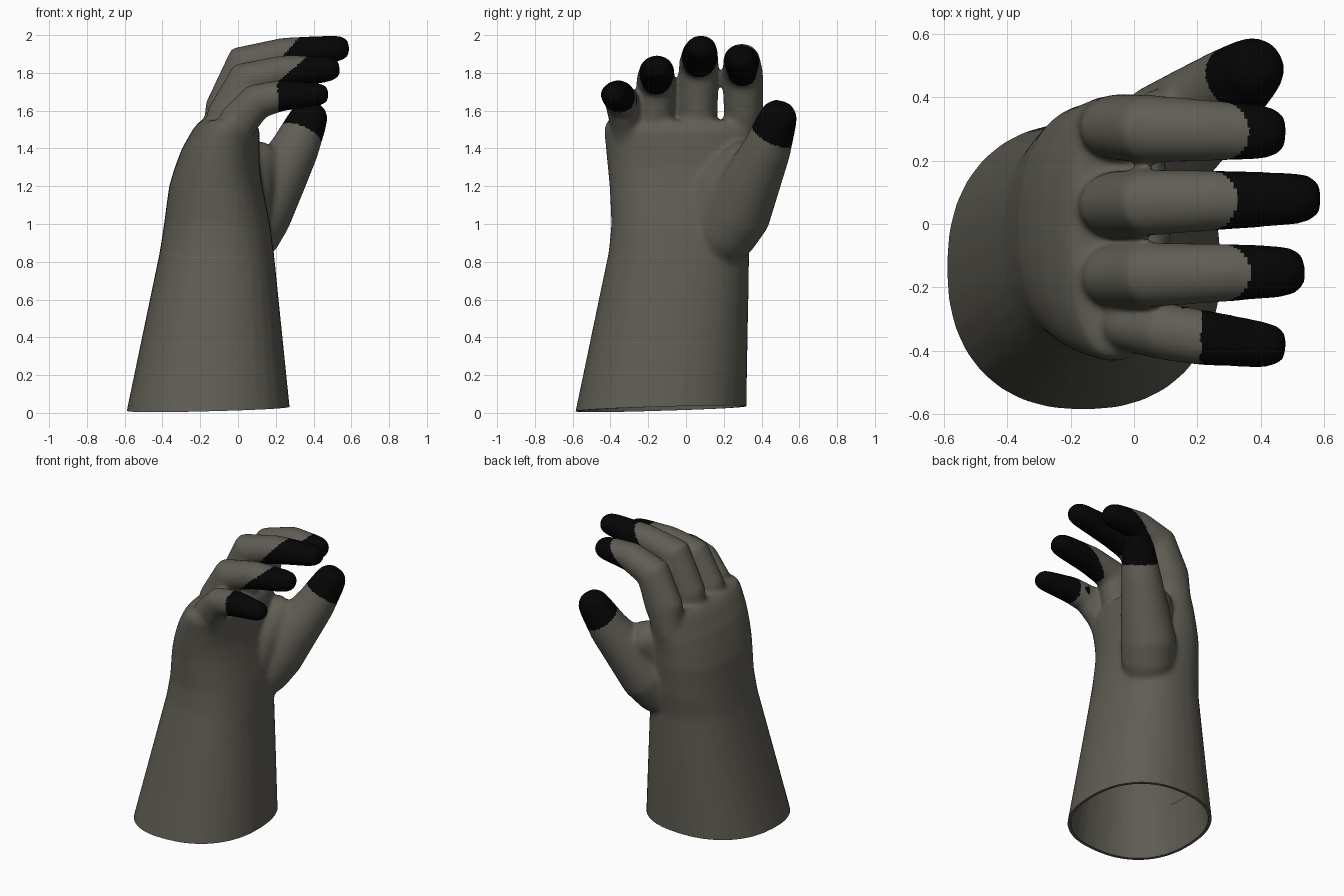
import bpy, bmesh, math
from mathutils import Vector

cube = bpy.data.objects.get("Cube")
if cube:
    bpy.data.objects.remove(cube)


def material(name, rgb):
    m = bpy.data.materials.new(name)
    m.use_nodes = True
    m.diffuse_color = (*rgb, 1)
    bsdf = m.node_tree.nodes["Principled BSDF"]
    bsdf.inputs["Base Color"].default_value = (*rgb, 1)
    bsdf.inputs["Roughness"].default_value = 0.8
    return m


def loft(bm, rings):
    """Skin a list of equal point rings into a closed tube."""
    loops = [[bm.verts.new(p) for p in ring] for ring in rings]
    n = len(loops[0])
    for a, b in zip(loops, loops[1:]):
        for i in range(n):
            j = (i + 1) % n
            bm.faces.new((a[i], a[j], b[j], b[i]))
    bm.faces.new(loops[0][::-1])
    bm.faces.new(loops[-1])


def ring(centre, u, v, power=1.0, sides=32):
    pts = []
    for i in range(sides):
        a = math.tau * i / sides
        c, s = math.cos(a), math.sin(a)
        pts.append(centre + u * math.copysign(abs(c) ** power, c)
                   + v * math.copysign(abs(s) ** power, s))
    return pts


def tube(bm, path, radii, depths):
    """Round-ended tube along a path, wide along y, with depth scaled per point."""
    pts = [Vector(p) for p in path]
    end = (pts[-1] - pts[-2]).normalized()
    r = radii[-1]
    pts += [pts[-1] + end * r * 0.6, pts[-1] + end * r]
    radii = list(radii) + [r * 0.88, r * 0.55]
    depths = list(depths) + [depths[-1]] * 2
    rings = []
    for i, p in enumerate(pts):
        t = (pts[min(i + 1, len(pts) - 1)] - pts[max(i - 1, 0)]).normalized()
        u = (Vector((0, 1, 0)) - t * t.y).normalized()
        rings.append(ring(p, u * radii[i], t.cross(u) * radii[i] * depths[i]))
    loft(bm, rings)


bm = bmesh.new()

# Sleeve and palm: z, x range, y range
sections = [
    (-0.1, -0.61, 0.285, -0.605, 0.32),
    (0.02, -0.588, 0.275, -0.583, 0.32),
    (0.85, -0.415, 0.19, -0.41, 0.335),
    (1.0, -0.392, 0.17, -0.395, 0.36),
    (1.2, -0.365, 0.13, -0.405, 0.38),
    (1.3, -0.335, 0.115, -0.415, 0.385),
    (1.4, -0.297, 0.115, -0.425, 0.395),
    (1.5, -0.24, 0.115, -0.435, 0.405),
    (1.55, -0.2, 0.08, -0.42, 0.4),
]
loft(bm, [ring(Vector(((x0 + x1) / 2, (y0 + y1) / 2, z)),
               Vector(((x1 - x0) / 2, 0, 0)), Vector((0, (y1 - y0) / 2, 0)), 0.87)
          for z, x0, x1, y0, y1 in sections])

# Fingers: y at base and tip, start and slant of the dark tip,
# then (x, z, radius) along the bend
fingers = [
    (0.31, 0.29, 0.28, 1.1, [(-0.1, 1.4, 0.09), (-0.045, 1.59, 0.105), (0.045, 1.8, 0.108),
                             (0.22, 1.865, 0.098), (0.39, 1.87, 0.088)]),
    (0.055, 0.08, 0.27, 0.9, [(-0.1, 1.4, 0.09), (-0.045, 1.6, 0.107), (0.045, 1.85, 0.105),
                              (0.25, 1.897, 0.096), (0.505, 1.927, 0.083)]),
    (-0.17, -0.15, 0.29, 1.1, [(-0.1, 1.38, 0.09), (-0.04, 1.56, 0.105), (0.05, 1.76, 0.103),
                               (0.24, 1.803, 0.095), (0.455, 1.82, 0.083)]),
    (-0.3, -0.38, 0.21, 0.0, [(-0.07, 1.36, 0.08), (0.0, 1.54, 0.085), (0.1, 1.65, 0.09),
                              (0.23, 1.68, 0.088), (0.405, 1.685, 0.074)]),
]
for y0, y1, _, _, bend in fingers:
    last = len(bend) - 1
    tube(bm, [(x, y0 + (y1 - y0) * i / last, z) for i, (x, z, r) in enumerate(bend)],
         [r for x, z, r in bend], [1.0, 1.25, 1.08, 0.95, 0.87])

# Thumb, and the muscle pad blending it into the palm
tube(bm, [(0.0, 0.12, 0.84), (0.055, 0.205, 0.95), (0.11, 0.275, 1.06), (0.205, 0.35, 1.23),
          (0.302, 0.43, 1.4), (0.365, 0.48, 1.54)],
     [0.13, 0.17, 0.178, 0.155, 0.128, 0.107], [1] * 6)
tube(bm, [(-0.04, 0.02, 0.85), (0.0, 0.1, 1.05), (0.04, 0.2, 1.2), (0.09, 0.29, 1.3)],
     [0.15, 0.17, 0.16, 0.13], [1] * 4)

bmesh.ops.recalc_face_normals(bm, faces=bm.faces)
mesh = bpy.data.meshes.new("glove")
bm.to_mesh(mesh)
bm.free()
glove = bpy.data.objects.new("glove", mesh)
bpy.context.collection.objects.link(glove)
bpy.context.view_layer.objects.active = glove
glove.select_set(True)

# Fuse the parts into one soft skin
fuse = glove.modifiers.new("fuse", "REMESH")
fuse.mode = "VOXEL"
fuse.voxel_size = 0.011
soften = glove.modifiers.new("soften", "SMOOTH")
soften.factor = 0.5
soften.iterations = 30
for name in ("fuse", "soften"):
    bpy.ops.object.modifier_apply(modifier=name)

# Open the cuff along a slightly tilted cut
mesh = glove.data
bm = bmesh.new()
bm.from_mesh(mesh)
bmesh.ops.bisect_plane(bm, geom=bm.verts[:] + bm.edges[:] + bm.faces[:],
                       plane_co=(0, 0, 0.03), plane_no=(-0.025, -0.03, 1), clear_inner=True)

# Dark fingertips
mesh.materials.clear()
mesh.materials.append(material("grey_fabric", (0.115, 0.11, 0.088)))
mesh.materials.append(material("black_fingertip", (0.0015, 0.0015, 0.0015)))
thumb_cut, thumb_axis = Vector((0.35, 0.44, 1.47)), Vector((0.45, 0.5, 1))
for f in bm.faces:
    c = f.calc_center_median()
    f.material_index = 0
    if c.z > 1.58 and c.x > 0.15:
        _, y, start, slant, bend = min(fingers, key=lambda g: abs(c.y - g[1]))
        if y < 0.2 or c.z > 1.72:
            f.material_index = int(c.x > start + slant * (c.z - bend[-1][1]))
    if c.y > 0.34 and 1.35 < c.z < 1.68 and c.x > 0.2:
        f.material_index = int((c - thumb_cut).dot(thumb_axis) > 0)

# Cuff lining: the rim turned inward, then up inside the sleeve
rim = [e for e in bm.edges if e.is_boundary]
for z_rise, sx, sy in ((0, 0.955, 0.955), (0.31, 0.9, 0.945)):
    geom = bmesh.ops.extrude_edge_only(bm, edges=rim)["geom"]
    rim = [g for g in geom if isinstance(g, bmesh.types.BMEdge) and g.is_boundary]
    for v in {v for e in rim for v in e.verts}:
        v.co = Vector((-0.155 + (v.co.x + 0.155) * sx + z_rise * 0.04,
                       -0.13 + (v.co.y + 0.13) * sy + z_rise * 0.08, v.co.z + z_rise))
bmesh.ops.recalc_face_normals(bm, faces=bm.faces)
bm.to_mesh(mesh)
bm.free()
bpy.ops.object.shade_smooth_by_angle(angle=math.radians(50))
